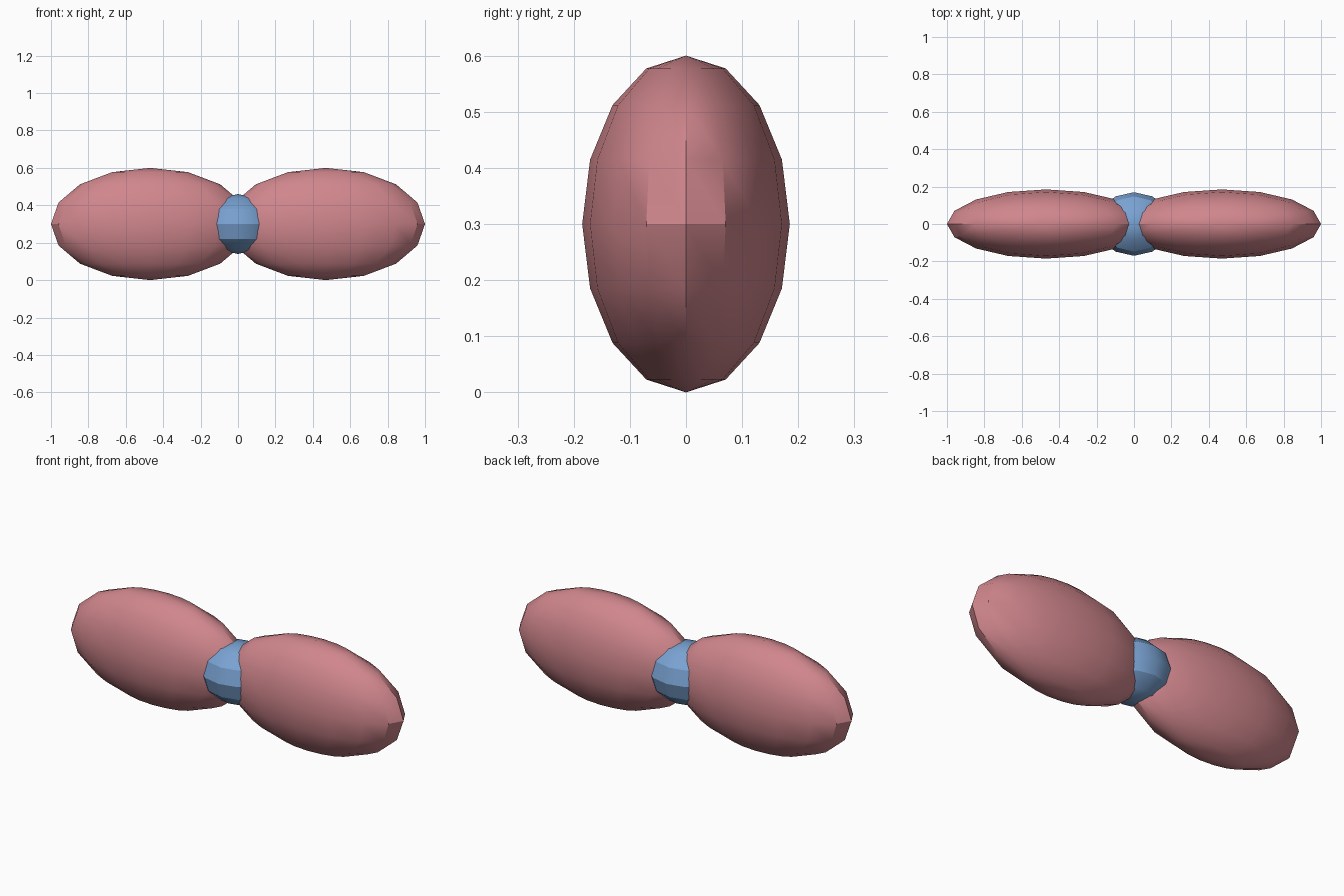
import bpy
import math

cube = bpy.data.objects.get("Cube")
if cube:
    bpy.data.objects.remove(cube, do_unlink=True)


def make_material(name, rgb):
    mat = bpy.data.materials.new(name)
    mat.use_nodes = True
    color = (*rgb, 1.0)
    mat.diffuse_color = color
    mat.node_tree.nodes["Principled BSDF"].inputs["Base Color"].default_value = color
    return mat


def ellipsoid(name, x, radii, segments, rings, mat):
    """Low-poly stretched sphere with upright poles, centred at mid height."""
    bpy.ops.mesh.primitive_uv_sphere_add(
        segments=segments, ring_count=rings, radius=1, location=(x, 0, 0.3))
    obj = bpy.context.object
    obj.name = name
    obj.scale = radii
    bpy.ops.object.transform_apply(location=False, rotation=False, scale=True)
    bpy.ops.object.shade_smooth_by_angle(angle=math.radians(30))
    obj.data.materials.append(mat)
    return obj


pink = make_material("dusty pink", (0.63, 0.24, 0.265))
blue = make_material("soft blue", (0.19, 0.36, 0.64))

# Two puffed wings of the bow, mirrored about the middle
for side, name in ((1, "left_wing"), (-1, "right_wing")):
    ellipsoid(name, side * 0.47, (0.53, 0.185, 0.3), 16, 8, pink)

# Faceted centre knot
ellipsoid("knot", 0, (0.2, 0.17, 0.16), 12, 6, blue)
